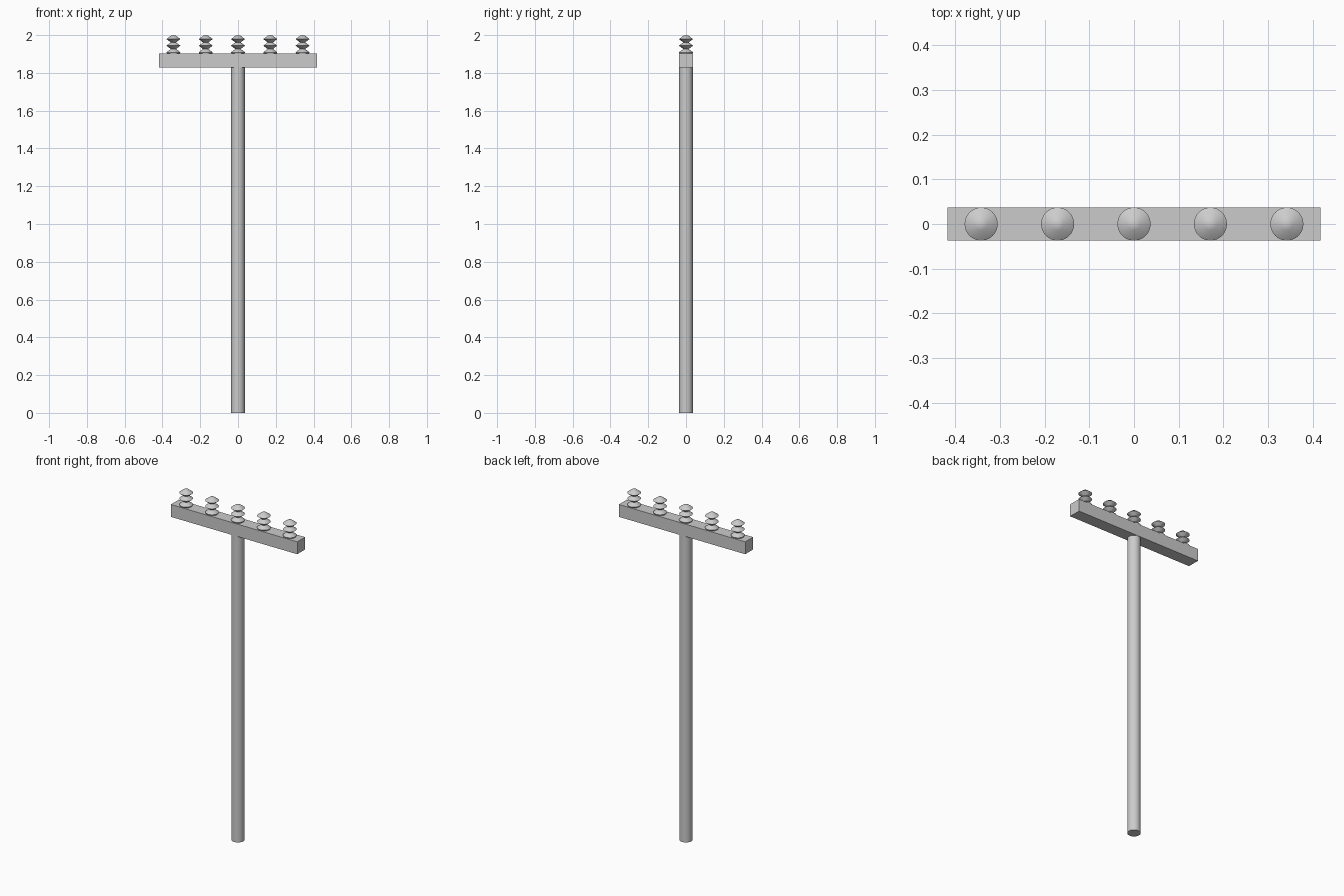
import bpy, bmesh, math

if "Cube" in bpy.data.objects:
    bpy.data.objects.remove(bpy.data.objects["Cube"])

ARM_BOTTOM, ARM_TOP = 1.828, 1.902
RADIUS = 0.036


def smooth(obj, angle):
    bpy.ops.object.select_all(action='DESELECT')
    obj.select_set(True)
    bpy.context.view_layer.objects.active = obj
    bpy.ops.object.shade_smooth_by_angle(angle=math.radians(angle))


def lathe(name, profile, x=0.0, segments=32, angle=40):
    """Revolve (radius, z) points about a vertical axis at x."""
    bm = bmesh.new()
    verts = [bm.verts.new((r, 0, z)) for r, z in profile]
    edges = [bm.edges.new(pair) for pair in zip(verts, verts[1:])]
    bmesh.ops.spin(bm, geom=verts + edges, cent=(0, 0, 0), axis=(0, 0, 1),
                   angle=math.tau, steps=segments)
    bmesh.ops.remove_doubles(bm, verts=bm.verts, dist=1e-5)
    bmesh.ops.recalc_face_normals(bm, faces=bm.faces)
    mesh = bpy.data.meshes.new(name)
    bm.to_mesh(mesh)
    bm.free()
    obj = bpy.data.objects.new(name, mesh)
    obj.location.x = x
    bpy.context.collection.objects.link(obj)
    smooth(obj, angle)
    return obj


# Round pole
lathe("pole", [(0, 0), (RADIUS, 0), (RADIUS, ARM_BOTTOM), (0, ARM_BOTTOM)])

# Square crossarm
bpy.ops.mesh.primitive_cube_add(size=1, location=(0, 0, (ARM_BOTTOM + ARM_TOP) / 2))
arm = bpy.context.object
arm.name = "crossarm"
arm.scale = (0.834, 0.074, ARM_TOP - ARM_BOTTOM)
bpy.ops.object.transform_apply(location=False, rotation=False, scale=True)

# Ribbed insulators: three stacked discs with narrow necks
profile = [(0, ARM_TOP), (0.034, ARM_TOP)]
for z in (1.909, 1.944, 1.979):
    profile += [(0.037, z), (0.014, z + 0.0175)]
profile.append((0, 2.0))
for i in range(5):
    lathe(f"insulator_{i + 1}", profile, x=(i - 2) * 0.171, angle=60)
